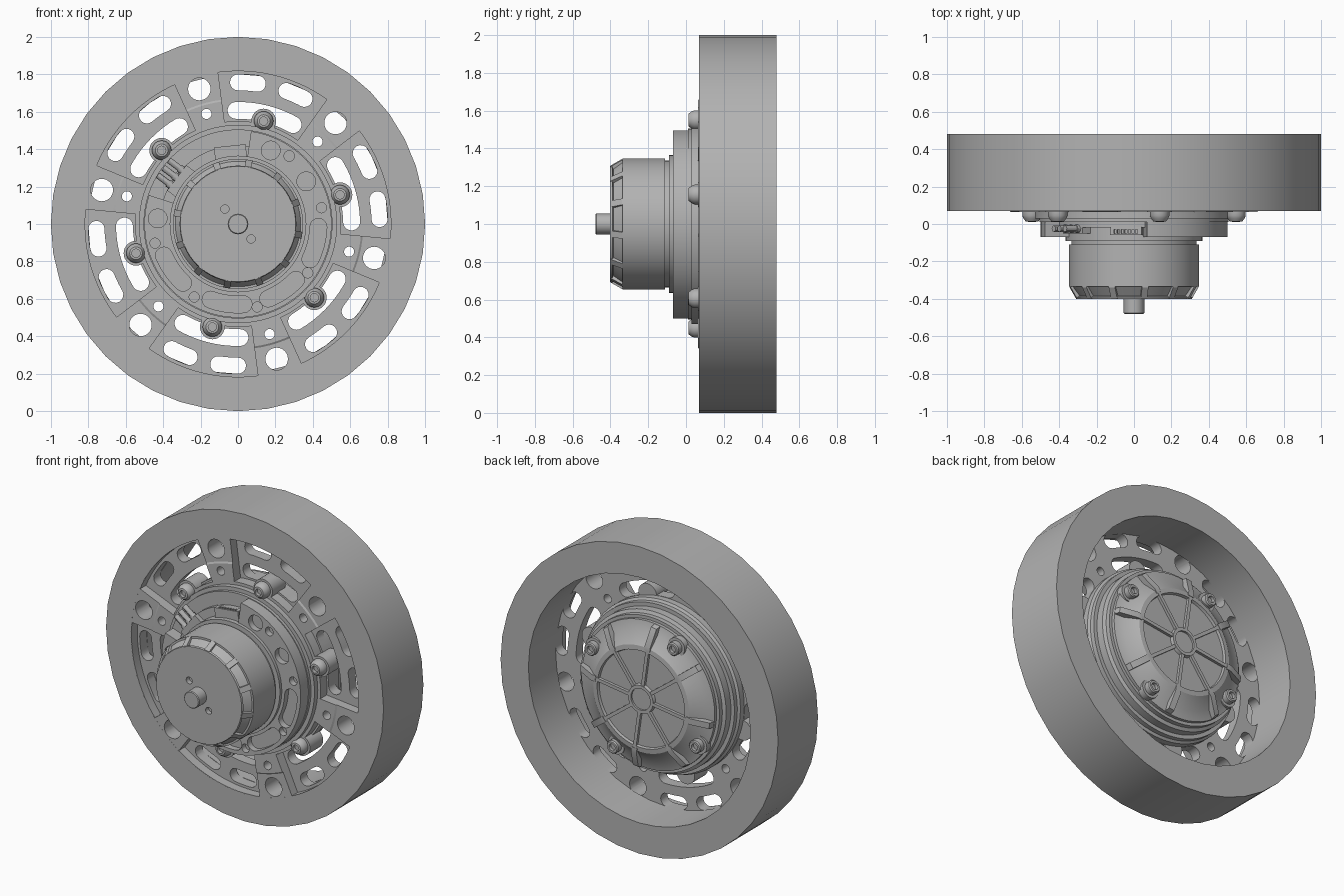
import bpy, bmesh, math
from mathutils import Vector

if "Cube" in bpy.data.objects:
    bpy.data.objects.remove(bpy.data.objects["Cube"], do_unlink=True)

grey = bpy.data.materials.new("plain_grey")
grey.use_nodes = True
COLOUR = (0.45, 0.45, 0.45, 1)
grey.diffuse_color = COLOUR
grey.node_tree.nodes["Principled BSDF"].inputs["Base Color"].default_value = COLOUR


def polar(r, deg):
    a = math.radians(deg)
    return r * math.cos(a), r * math.sin(a)


def finish(name, bm):
    bmesh.ops.remove_doubles(bm, verts=bm.verts, dist=1e-5)
    bmesh.ops.recalc_face_normals(bm, faces=bm.faces)
    me = bpy.data.meshes.new(name)
    bm.to_mesh(me)
    bm.free()
    me.materials.append(grey)
    ob = bpy.data.objects.new(name, me)
    bpy.context.collection.objects.link(ob)
    return ob


def add_loops(bm, loops, cap):
    # Skin a list of point rings; cap the ends or close into a torus
    rings = [[bm.verts.new(p) for p in ring] for ring in loops]
    n = len(rings[0])
    for i in range(len(rings) - (1 if cap else 0)):
        a, b = rings[i], rings[(i + 1) % len(rings)]
        for j in range(n):
            bm.faces.new((a[j], a[(j + 1) % n], b[(j + 1) % n], b[j]))
    if cap:
        bm.faces.new(rings[0])
        bm.faces.new(rings[-1])


def lathe(bm, profile, seg=64, at=(0, 0)):
    # Profile of (radius, y) turned about an axis parallel to y
    if profile[0][0] == 0:
        profile = [(max(r, 1e-7), y) for r, y in profile]
    loops = []
    for r, y in profile:
        pts = [polar(r, 360 * k / seg) for k in range(seg)]
        loops.append([(x + at[0], y, z + at[1] + 1) for x, z in pts])
    add_loops(bm, loops, profile[0][0] < 1e-6)


def disc(bm, r, y0, y1, at=(0, 0), seg=32):
    prism(bm, [(at[0] + x, at[1] + z) for x, z in (polar(r, 360 * k / seg) for k in range(seg))], y0, y1)


def prism(bm, pts, y0, y1):
    add_loops(bm, [[(x, y, z + 1) for x, z in pts] for y in (y0, y1)], True)


def sector(r0, r1, a0, a1, n=24):
    angles = [a0 + (a1 - a0) * k / n for k in range(n + 1)]
    return [polar(r1, a) for a in angles] + [polar(r0, a) for a in reversed(angles)]


def slot(rc, w, a0, a1, n=8):
    # Curved slot with round ends
    pts = sector(rc - w, rc + w, a0, a1, n)
    out, inn = pts[:n + 1], pts[n + 1:]

    def end(a, start):
        c = polar(rc, a)
        return [(c[0] + p[0], c[1] + p[1]) for p in (polar(w, a + start + 180 * k / n) for k in range(1, n))]
    return out + end(a1, 0) + inn + end(a0, 180)


def fin(bm, profile, width, deg):
    # (radius, y) outline extruded sideways at one angle
    c, s = polar(1, deg)
    add_loops(bm, [[(r * c - t * s, y, 1 + r * s + t * c) for r, y in profile]
                   for t in (-width / 2, width / 2)], True)


def cut(ob, bm):
    tool = finish("cutter", bm)
    tool.hide_render = True
    mod = ob.modifiers.new("cut", 'BOOLEAN')
    mod.operation, mod.solver, mod.object = 'DIFFERENCE', 'EXACT', tool
    bpy.context.view_layer.objects.active = ob
    bpy.ops.object.modifier_apply(modifier=mod.name)
    bpy.data.objects.remove(tool, do_unlink=True)


def turned(name, profile, seg=64):
    bm = bmesh.new()
    lathe(bm, profile, seg)
    return finish(name, bm)


SPOKES = [46 + 60 * k for k in range(6)]
BOLTS = [16 + 60 * k for k in range(6)]

# Tyre
turned("tyre", [(1, .07), (1, .48), (.8, .48), (.8, .2), (.82, .2), (.82, .07)], 40)

# Hub plate with pockets, slots and spoke holes
hub = turned("hub_plate", [(0, .064), (.66, .064), (.67, .0705), (.84, .0705), (.84, .2), (0, .2)], 96)
bm = bmesh.new()
for a in BOLTS:
    prism(bm, sector(.55, .817, a - 21.5, a + 21.5), 0, .13)
cut(hub, bm)
bm = bmesh.new()
for a in BOLTS:
    prism(bm, slot(.607, .045, a - 15, a + 15, 12), 0, .3)
    for side in (-10, 10):
        prism(bm, slot(.757, .043, a + side - 4, a + side + 4), 0, .3)
for a in SPOKES:
    disc(bm, .06, 0, .3, polar(.75, a))
    disc(bm, .027, 0, .3, polar(.612, a))
cut(hub, bm)

# Bolt bosses and front bolts
bm = bmesh.new()
for a in BOLTS:
    disc(bm, .066, .064, .2, polar(.567, a))
finish("bolt_bosses", bm)
bm = bmesh.new()
for a in BOLTS:
    lathe(bm, [(0, .035), (.022, .035), (.022, .012), (.034, .014), (.046, .03),
               (.052, .045), (.052, .066), (0, .066)], 24, polar(.567, a))
finish("front_bolts", bm)

# Bearing rings between hub and motor
turned("front_ring", [(0, .01), (.505, .01), (.505, .03), (.53, .03), (.53, .07), (0, .07)], 80)

# C-shaped mounting flange with pockets
bm = bmesh.new()
prism(bm, sector(.34, .5, -198, 82, 80), -.07, .012)
flange = finish("mount_flange", bm)
bm = bmesh.new()
for a in (-14, -56, -98, -145):
    prism(bm, slot(.43, .045, a - 12, a + 12), -.1, -.03)
for a in (11, -35, -77, -121, -167):
    disc(bm, .027, -.1, -.03, polar(.455, a))
for a in (66, 32, 176):
    disc(bm, .05, -.1, -.03, polar(.43, a))
disc(bm, .028, -.1, -.03, polar(.455, 53))
cut(flange, bm)

# Motor can, tapered nose, ribs and shaft
turned("motor_base", [(0, .02), (.42, .02), (.42, -.02), (.365, -.02), (.365, -.09),
                      (.335, -.09), (.335, -.12), (0, -.12)])
motor = turned("motor_can", [(0, -.11), (.348, -.11), (.348, -.335), (.335, -.335),
                             (.298, -.385), (.312, -.39), (.308, -.402), (0, -.402)])
bm = bmesh.new()
for side in (-1, 1):
    disc(bm, .022, -.5, -.37, (side * .07, side * -.08))
cut(motor, bm)
bm = bmesh.new()
for k in range(12):
    fin(bm, [(.27, -.33), (.347, -.33), (.347, -.338), (.311, -.4), (.27, -.4)], .035, 20 + 30 * k)
finish("motor_ribs", bm)
turned("shaft", [(0, -.39), (.055, -.39), (.055, -.475), (.05, -.48), (0, -.48)], 32)

# Cable plugs and socket in the flange gap
bm = bmesh.new()
for t in (-.05, 0, .05):
    c, s = polar(1, 143)
    for r0, r1, rad in ((.36, .43, .022), (.43, .5, .017)):
        loops = []
        for r in (r0, r1):
            ring = [polar(rad, 30 * k) for k in range(12)]
            loops.append([(r * c - (t + u) * s, -.025 + v, 1 + r * s + (t + u) * c) for u, v in ring])
        add_loops(bm, loops, True)
fin(bm, [(.34, -.05), (.41, -.05), (.41, .012), (.34, .012)], .17, 143)
finish("cable_plugs", bm)
bm = bmesh.new()
fin(bm, [(.33, -.06), (.42, -.06), (.42, -.015), (.33, -.015)], .17, 96)
socket = finish("socket", bm)
bm = bmesh.new()
for k in range(7):
    fin(bm, [(.405, -.05), (.44, -.05), (.44, -.03), (.405, -.03)], .012, 93 + k)
    bmesh.ops.translate(bm, verts=bm.verts[-8:], vec=Vector(((3 - k) * .012, 0, 0)))
cut(socket, bm)

# Gearbox housing and domed back cover
turned("gearbox", [(0, .18), (.56, .18), (.56, .24), (.545, .25), (.545, .28), (.52, .28),
                   (.52, .33), (.5, .34), (.5, .37), (0, .37)], 80)
turned("back_cover", [(0, .36), (.48, .36), (.48, .39), (.42, .405), (.345, .462), (.315, .465),
                      (.31, .448), (.095, .448), (.09, .468), (.07, .468), (.07, .455), (0, .455)])
bm = bmesh.new()
for k in range(8):
    a = 8 + 45 * k
    fin(bm, [(.085, .44), (.085, .466), (.33, .466), (.33, .44)], .022, a)
    fin(bm, [(.33, .38), (.33, .468), (.36, .468), (.47, .425), (.48, .38)], .04, a)
finish("cover_ribs", bm)
bm = bmesh.new()
for k in range(4):
    p = polar(.435, 30 + 90 * k)
    disc(bm, .06, .35, .41, p)
    lathe(bm, [(0, .4), (.042, .4), (.042, .445), (.036, .452), (.022, .452), (.022, .43), (0, .43)], 24, p)
finish("cover_bolts", bm)

# Smooth shading with crisp edges
for ob in bpy.context.collection.objects:
    if ob.type == 'MESH':
        bpy.ops.object.select_all(action='DESELECT')
        ob.select_set(True)
        bpy.context.view_layer.objects.active = ob
        bpy.ops.object.shade_smooth_by_angle(angle=math.radians(30))
